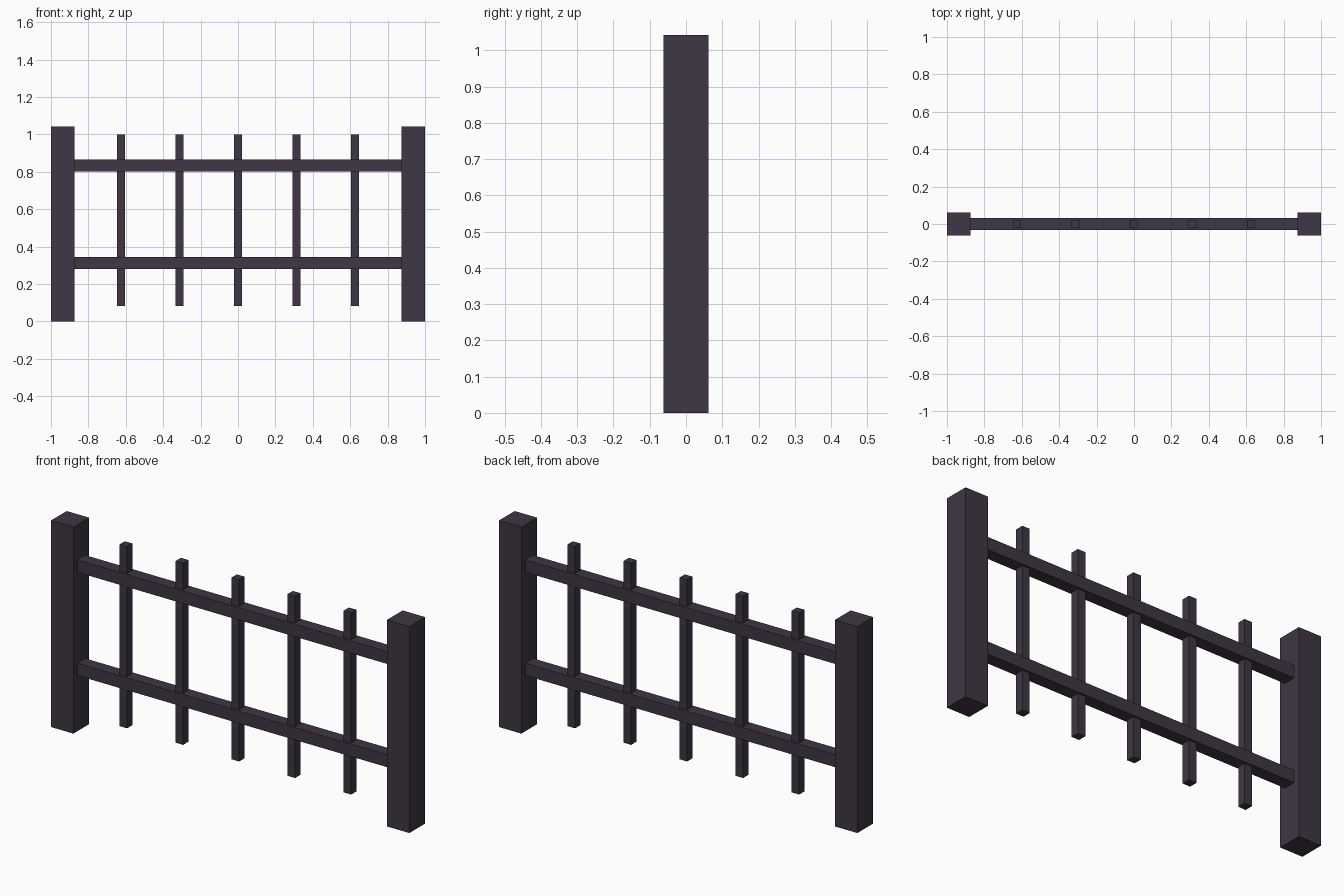
import bpy

if "Cube" in bpy.data.objects:
    bpy.data.objects.remove(bpy.data.objects["Cube"])

U = 1 / 24  # design grid unit

iron = bpy.data.materials.new("dark_iron")
iron.diffuse_color = (0.05, 0.037, 0.058, 1)
iron.use_nodes = True
iron.node_tree.nodes["Principled BSDF"].inputs["Base Color"].default_value = iron.diffuse_color


def box(name, centre, size):
    bpy.ops.mesh.primitive_cube_add(size=1, location=[c * U for c in centre])
    ob = bpy.context.object
    ob.name = name
    ob.scale = [s * U for s in size]
    bpy.ops.object.transform_apply(location=False, rotation=False, scale=True)
    ob.data.materials.append(iron)
    return ob


# Square end posts
for side, x in (("left", -22.5), ("right", 22.5)):
    box(f"{side}_post", (x, 0, 12.5), (3, 3, 25))

# Horizontal rails between the posts
for level, z in (("lower", 7.5), ("upper", 20)):
    box(f"{level}_rail", (0, 0, z), (42, 1.5, 1.5))

# Evenly spaced upright bars passing through the rails
for i in range(5):
    box(f"upright_bar_{i + 1}", ((i - 2) * 7.5, 0, 13), (1, 1, 22))
